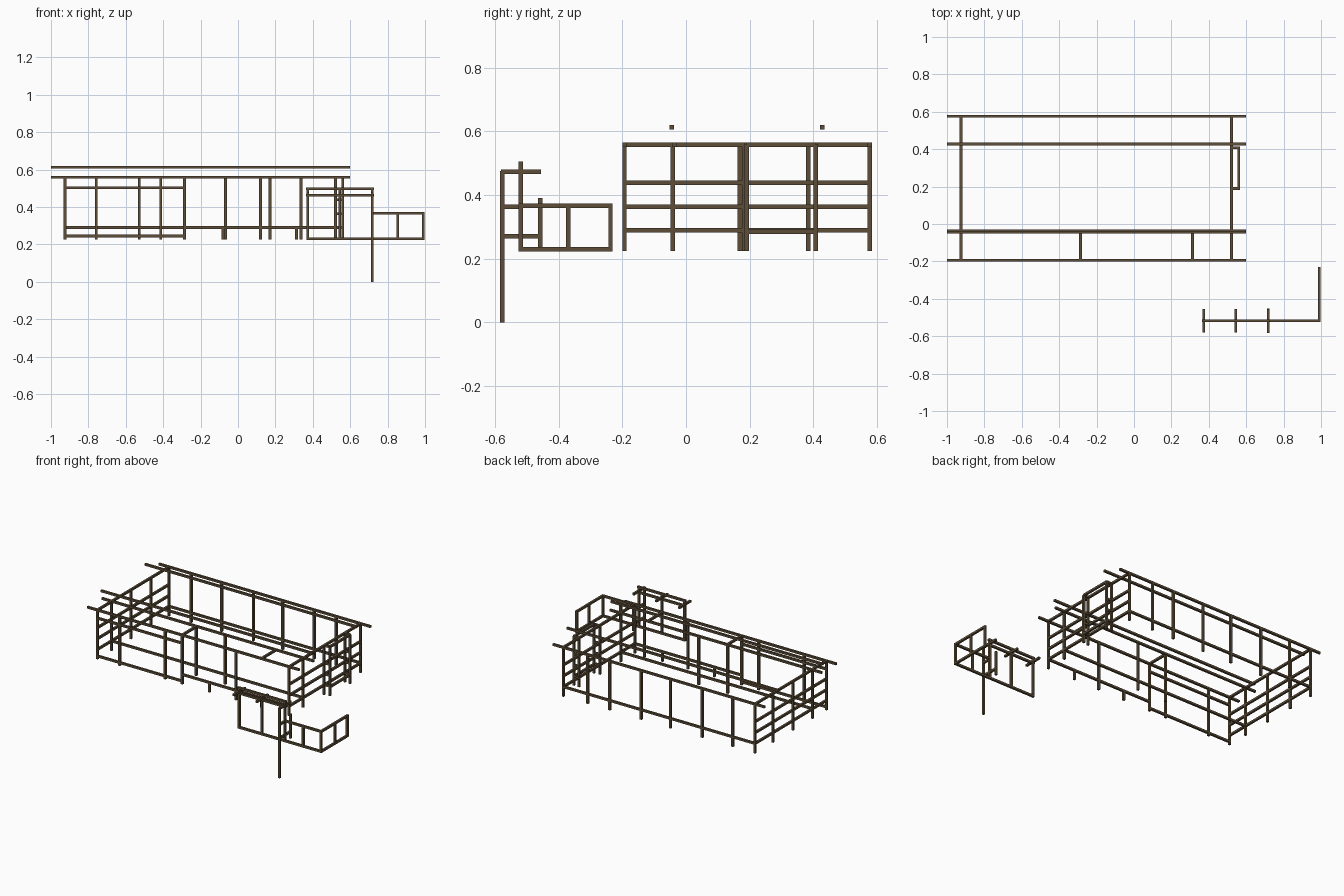
import bpy, bmesh
from mathutils import Matrix, Vector

if "Cube" in bpy.data.objects:
    bpy.data.objects.remove(bpy.data.objects["Cube"])

timber = bpy.data.materials.new("dark_timber")
timber.use_nodes = True
COLOUR = (0.11, 0.076, 0.04, 1)
timber.diffuse_color = COLOUR
timber.node_tree.nodes["Principled BSDF"].inputs["Base Color"].default_value = COLOUR

W = 0.014            # timber thickness
FOOT, SILL, PLATE = 0.225, 0.29, 0.558
LEFT, RIGHT = -0.925, 0.521
FRONT, INNER, BACK = -0.193, -0.042, 0.577


class Frame:
    """Collects square timbers into one named object."""
    def __init__(self, name):
        self.name, self.bm = name, bmesh.new()

    def beam(self, a, b):
        a, b = Vector(a), Vector(b)
        d = b - a
        size = [max(abs(c), W) for c in d]
        bmesh.ops.create_cube(self.bm, size=1, matrix=Matrix.Translation((a + b) / 2) @ Matrix.Diagonal((*size, 1)))

    def post(self, x, y, z0=FOOT, z1=PLATE):
        self.beam((x, y, z0), (x, y, z1))

    def along_x(self, x0, x1, y, z):
        self.beam((x0, y, z), (x1, y, z))

    def along_y(self, x, y0, y1, z):
        self.beam((x, y0, z), (x, y1, z))

    def finish(self):
        mesh = bpy.data.meshes.new(self.name)
        self.bm.to_mesh(mesh)
        self.bm.free()
        mesh.materials.append(timber)
        bpy.context.collection.objects.link(bpy.data.objects.new(self.name, mesh))


# Long roof beams overhanging both ends
roof = Frame("roof_beams")
for y, z in ((FRONT, PLATE), (INNER + 0.005, PLATE), (BACK, PLATE), (INNER - 0.003, 0.613), (0.428, 0.613)):
    roof.along_x(-1, 0.598, y, z)
roof.finish()

# Back wall
back = Frame("back_wall")
for x in (LEFT, -0.757, -0.527, -0.288, -0.067, 0.171, 0.337, RIGHT):
    back.post(x, BACK)
back.along_x(LEFT, RIGHT, BACK, SILL)
back.finish()

# Front wall: enclosed room on one side, open porch on the other
front = Frame("front_wall")
for x in (LEFT, -0.757, -0.414, -0.286, 0.12, RIGHT):
    front.post(x, FRONT)
for z in (0.503, 0.245):
    front.along_x(LEFT, -0.286, FRONT, z)
front.along_x(-0.286, RIGHT, FRONT, SILL)
for x in (-0.08, 0.313):
    front.post(x, FRONT, FOOT, SILL)
front.finish()

# Inner wall behind the porch
inner = Frame("inner_wall")
inner.along_x(LEFT, RIGHT, INNER, SILL)
for x in (LEFT, -0.286, -0.067, RIGHT):
    inner.post(x, INNER)
for x in (-0.286, 0.313):
    inner.along_y(x, FRONT, INNER, PLATE)
inner.finish()

# End walls with four rails each
for name, x, posts in (("right_end_wall", LEFT, (0.168, 0.384)), ("left_end_wall", RIGHT, (0.183, 0.407))):
    end = Frame(name)
    for z in (SILL, 0.363, 0.438, PLATE):
        end.along_y(x, FRONT, BACK, z)
    for y in posts:
        end.post(x, y)
    end.finish()

# Shallow bay on the left end
bay = Frame("end_bay")
for y in (0.19, 0.407):
    bay.post(0.56, y)
    for z in (SILL, 0.363, 0.438, PLATE):
        bay.along_x(RIGHT, 0.56, y, z)
for z in (SILL - 0.005, PLATE):
    bay.along_y(0.56, 0.19, 0.407, z)
bay.finish()

# Detached pergola
PY = -0.518
pergola = Frame("pergola")
for x in (0.372, 0.545, 0.717):
    pergola.post(x, PY, FOOT, 0.5)
    pergola.along_y(x, -0.58, -0.455, 0.473)
for z in (0.498, 0.463):
    pergola.along_x(0.363, 0.727, PY, z)
pergola.post(0.717, -0.577, 0, 0.475)
pergola.finish()

# Stair rail beside the pergola
stair = Frame("stair_rail")
stair.post(0.717, -0.458, FOOT, 0.39)
stair.along_y(0.717, -0.58, PY, 0.363)
stair.along_y(0.717, -0.58, -0.458, 0.27)
stair.finish()

# Deck railing turning the corner
rail = Frame("deck_railing")
rail.along_x(0.365, 0.997, PY, 0.23)
rail.along_x(0.717, 0.997, PY, 0.366)
for z in (0.23, 0.366):
    rail.along_y(0.99, PY, -0.23, z)
for x, y in ((0.855, PY), (0.99, PY), (0.99, -0.37), (0.99, -0.237)):
    rail.post(x, y, FOOT, 0.37)
rail.finish()
